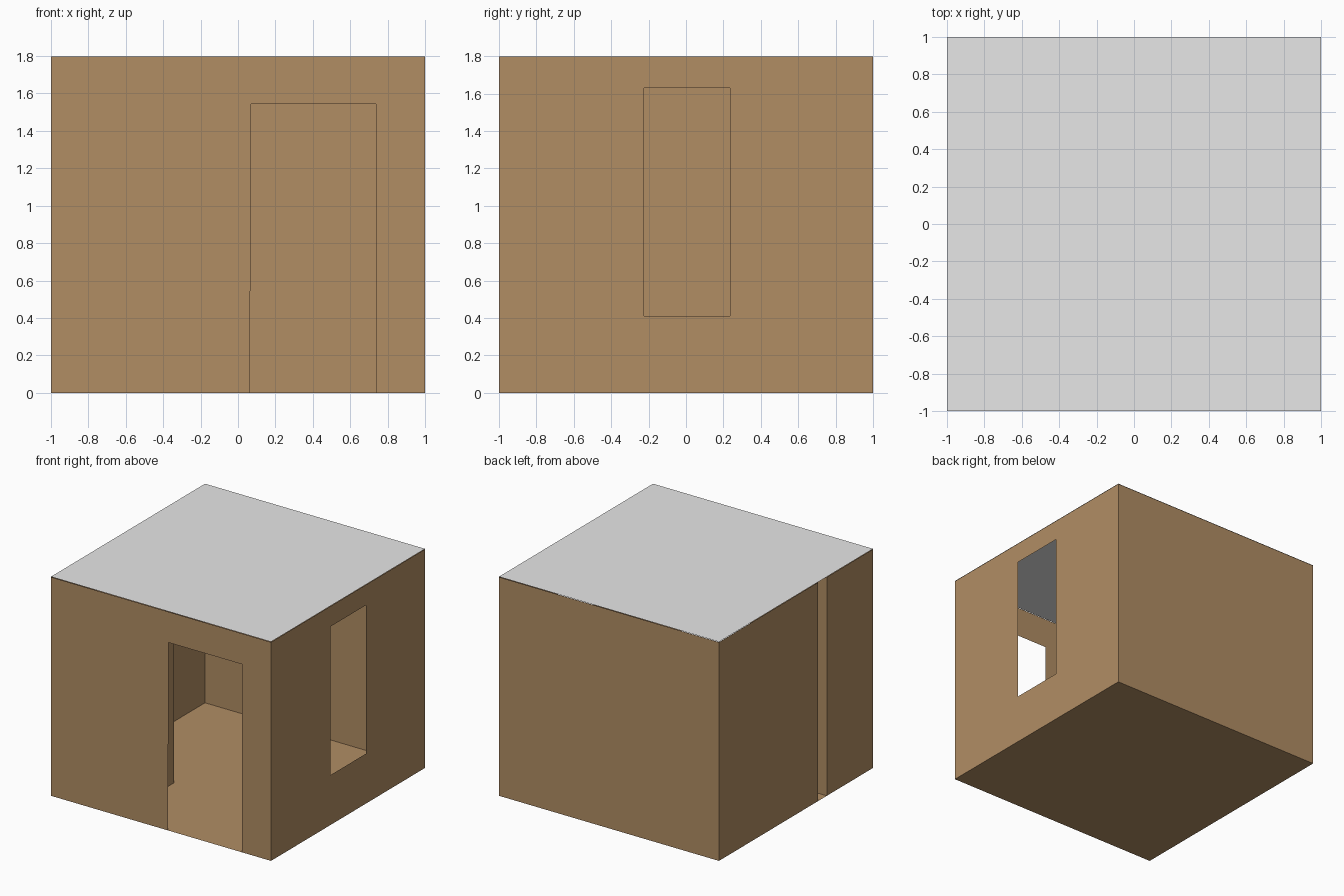
import bpy

if "Cube" in bpy.data.objects:
    bpy.data.objects.remove(bpy.data.objects["Cube"])


def material(name, rgb):
    m = bpy.data.materials.new(name)
    m.diffuse_color = (*rgb, 1.0)
    m.use_nodes = True
    m.node_tree.nodes["Principled BSDF"].inputs["Base Color"].default_value = m.diffuse_color
    return m


BROWN = material("wall_brown", (0.44, 0.267, 0.127))
GREY = material("roof_grey", (0.8, 0.8, 0.8))

TOP = 1.797   # wall height, just under the roof sheet
ROOF = 1.8


def sheet(name, quads, mat):
    """Thin surface made of four-cornered panels."""
    verts = [p for q in quads for p in q]
    faces = [tuple(range(i, i + 4)) for i in range(0, len(verts), 4)]
    me = bpy.data.meshes.new(name)
    me.from_pydata(verts, [], faces)
    me.materials.append(mat)
    ob = bpy.data.objects.new(name, me)
    bpy.context.collection.objects.link(ob)
    return ob


def wall(p, q, z0=0.0, z1=TOP):
    """Upright panel from plan point p to q, facing right of the direction."""
    return [(*p, z0), (*q, z0), (*q, z1), (*p, z1)]


def flat(x0, x1, y0, y1, z):
    return [(x0, y0, z), (x1, y0, z), (x1, y1, z), (x0, y1, z)]


# Front wall around the doorway (left jamb leans very slightly)
dl0, dl1, dr, dt = 0.063, 0.07, 0.737, 1.545
sheet("front_wall", [
    [(-1, -1, 0), (dl0, -1, 0), (dl1, -1, dt), (-1, -1, dt)],
    wall((dr, -1), (1, -1), 0, dt),
    wall((-1, -1), (1, -1), dt, TOP),
], BROWN)

# Right wall around the tall window
w0, w1, wb, wt = -0.225, 0.236, 0.41, 1.63
sheet("right_wall", [
    wall((1, -1), (1, 1), 0, wb),
    wall((1, -1), (1, w0), wb, wt),
    wall((1, w1), (1, 1), wb, wt),
    wall((1, -1), (1, 1), wt, TOP),
], BROWN)

sheet("back_wall", [wall((1, 1), (-1, 1))], BROWN)

# Left wall, split by the open end of the hollow partition
p0, p1, px = -0.40, -0.288, -0.38
sheet("left_wall", [
    wall((-1, 1), (-1, p1)),
    wall((-1, p0), (-1, -1)),
], BROWN)

# Hollow partition reaching into the room
sheet("partition", [
    wall((-1, p0), (px, p0)),
    wall((px, p0), (px, p1)),
    wall((px, p1), (-1, p1)),
], BROWN)

# Floor, cut along the partition outline, facing down
sheet("floor", [q[::-1] for q in (
    flat(-1, 1, -1, p0, 0),
    flat(-1, px, p0, p1, 0),
    flat(px, 1, p0, p1, 0),
    flat(-1, 1, p1, 1, 0),
)], BROWN)

# Flat roof sheet
sheet("roof", [flat(-1, 1, -1, 1, ROOF)], GREY)
